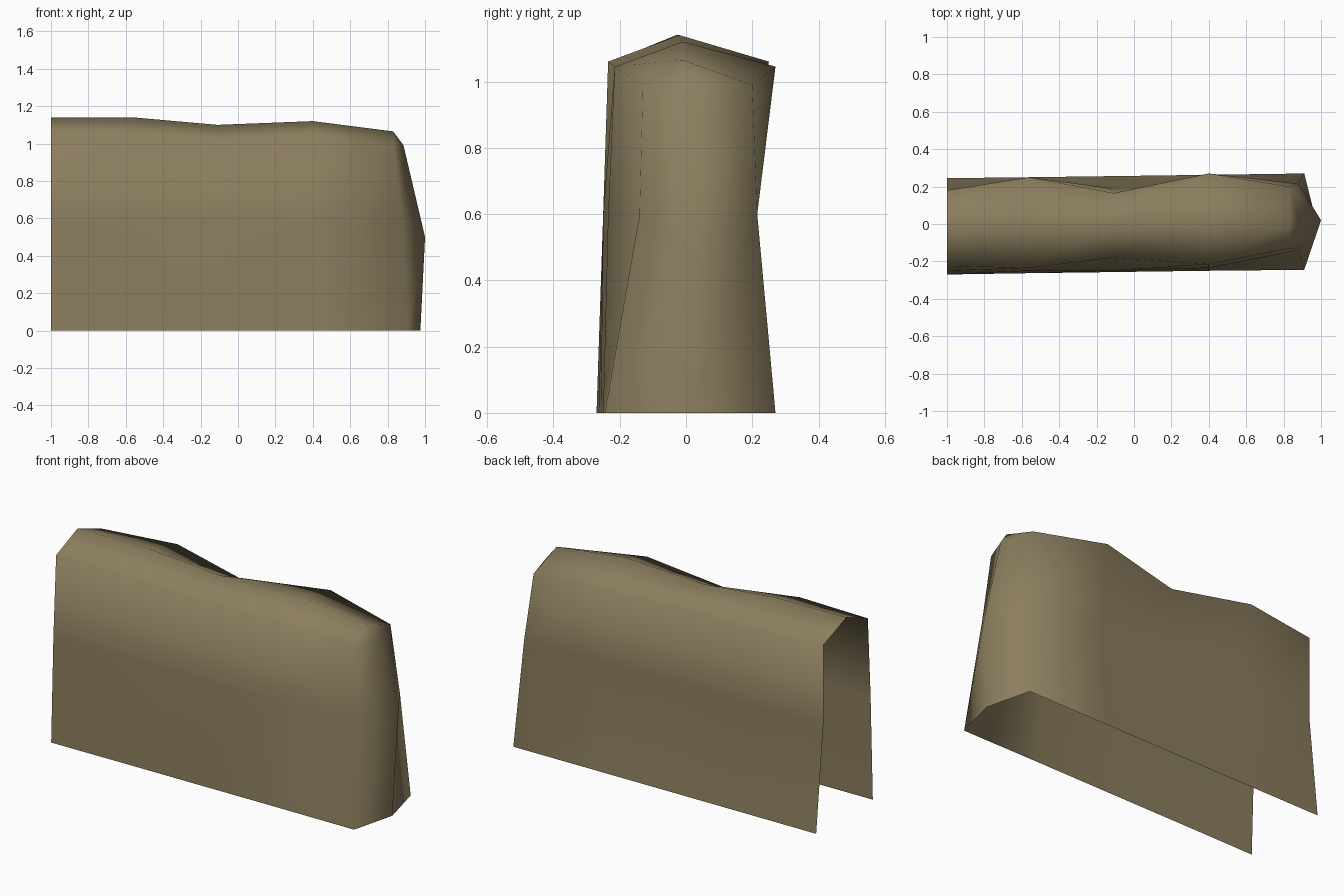
import bpy, bmesh

if "Cube" in bpy.data.objects:
    bpy.data.objects.remove(bpy.data.objects["Cube"])

# Cross-sections along the wall:
# x, front (base, middle, shoulder) y, back (base, middle, shoulder) y, shoulder z, ridge y, ridge z
SECTIONS = [
    (-1.00, (-0.27, -0.25, -0.225), (0.245, 0.18, 0.18), 1.06, -0.03, 1.14),
    (-0.56, (-0.263, -0.25, -0.235), (0.25, 0.20, 0.25), 1.06, -0.02, 1.14),
    (-0.11, (-0.257, -0.25, -0.18), (0.256, 0.19, 0.165), 1.02, -0.01, 1.10),
    (0.40, (-0.25, -0.235, -0.215), (0.263, 0.21, 0.27), 1.045, -0.01, 1.12),
    (0.83, (-0.245, -0.14, -0.13), (0.27, 0.215, 0.20), 0.99, -0.01, 1.065),
]
END_X = (0.91, 0.88, 0.83)                                        # leaning end corners
NOSE = [(0.975, 0.01, 0), (1.0, 0.02, 0.5), (0.885, 0.01, 0.99)]  # middle of the rounded end

stone = bpy.data.materials.new("weathered stone")
stone.diffuse_color = (0.262, 0.209, 0.114, 1)
stone.use_nodes = True
stone.node_tree.nodes["Principled BSDF"].inputs["Base Color"].default_value = stone.diffuse_color

bm = bmesh.new()

# Wall body: open underneath and at the left end
rings = []
for i, (x, front, back, sz, ry, rz) in enumerate(SECTIONS):
    xs = END_X if i == len(SECTIONS) - 1 else (x, x, x)
    zs = (0, 0.6, sz)
    ring = [(xs[k], front[k], zs[k]) for k in range(3)]
    ring.append((x, ry, rz))
    ring += [(xs[k], back[k], zs[k]) for k in (2, 1, 0)]
    rings.append([bm.verts.new(p) for p in ring])
for a, b in zip(rings, rings[1:]):
    for j in range(6):
        bm.faces.new((a[j], b[j], b[j + 1], a[j + 1]))

# Rounded end: both corners joined to the nose
nose = [bm.verts.new(p) for p in NOSE]
last = rings[-1]
for k in range(2):
    bm.faces.new((last[k], nose[k], nose[k + 1], last[k + 1]))
    bm.faces.new((nose[k], last[6 - k], last[5 - k], nose[k + 1]))
bm.faces.new((last[2], nose[2], last[3]))
bm.faces.new((nose[2], last[4], last[3]))

for f in bm.faces:
    f.smooth = True
mesh = bpy.data.meshes.new("stone_wall_end")
bm.to_mesh(mesh)
bm.free()
mesh.materials.append(stone)
wall = bpy.data.objects.new("stone_wall_end", mesh)
bpy.context.collection.objects.link(wall)
